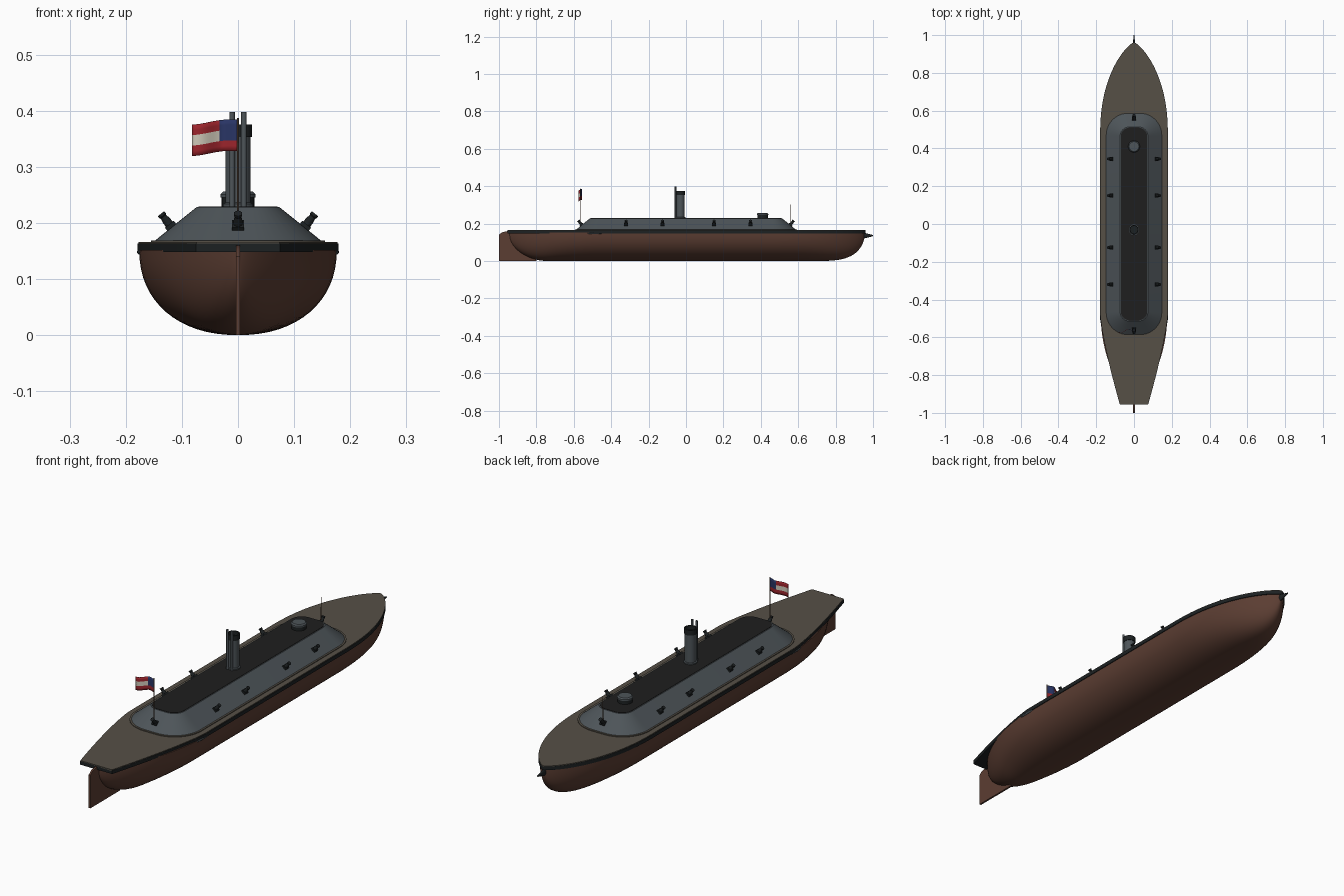
import bpy, bmesh
from math import sin, cos, pi, sqrt
from mathutils import Vector, Matrix

if "Cube" in bpy.data.objects:
    bpy.data.objects.remove(bpy.data.objects["Cube"])


def mat(name, *rgb):
    m = bpy.data.materials.new(name)
    m.diffuse_color = (*rgb, 1)
    m.use_nodes = True
    m.node_tree.nodes["Principled BSDF"].inputs["Base Color"].default_value = m.diffuse_color
    return m


HULL = mat("hull_brown", 0.105, 0.047, 0.032)
DECK = mat("deck_planks", 0.092, 0.080, 0.062)
IRON = mat("grey_iron", 0.075, 0.09, 0.10)
ROOF = mat("roof_dark", 0.013, 0.013, 0.013)
EDGE = mat("edge_black", 0.012, 0.015, 0.016)
WOOD = mat("staff_wood", 0.13, 0.075, 0.045)
RED = mat("flag_red", 0.33, 0.018, 0.025)
WHITE = mat("flag_white", 0.62, 0.58, 0.48)
BLUE = mat("flag_blue", 0.022, 0.035, 0.13)


def finish(name, bm, *mats, smooth=35, recalc=True):
    if recalc:
        bmesh.ops.recalc_face_normals(bm, faces=bm.faces)
    me = bpy.data.meshes.new(name)
    bm.to_mesh(me)
    bm.free()
    ob = bpy.data.objects.new(name, me)
    bpy.context.collection.objects.link(ob)
    for m in mats:
        me.materials.append(m)
    bpy.ops.object.select_all(action='DESELECT')
    ob.select_set(True)
    bpy.context.view_layer.objects.active = ob
    bpy.ops.object.shade_smooth_by_angle(angle=smooth * pi / 180)
    return ob


def loft(name, rings, m, matrix=None, smooth=35):
    bm = bmesh.new()
    vs = [[bm.verts.new(p) for p in r] for r in rings]
    for a, b in zip(vs, vs[1:]):
        for i in range(len(a)):
            j = (i + 1) % len(a)
            bm.faces.new((a[i], a[j], b[j], b[i]))
    bm.faces.new(vs[0])
    bm.faces.new(vs[-1])
    if matrix:
        bm.transform(matrix)
    return finish(name, bm, m, smooth=smooth)


def lathe(name, profile, m, matrix, n=24):
    rings = [[(r * cos(2 * pi * i / n), r * sin(2 * pi * i / n), z) for i in range(n)]
             for r, z in profile]
    return loft(name, rings, m, matrix)


def at(x, y, z):
    return Matrix.Translation((x, y, z))


def slab(name, outline, z0, z1, m, s=1.0):
    return loft(name, [[(x * s, y, z) for x, y in outline] for z in (z0, z1)], m)


def round_rect(hx, hy, r, z, n=10):
    pts = []
    for k, (sx, sy) in enumerate(((1, 1), (-1, 1), (-1, -1), (1, -1))):
        for i in range(n + 1):
            a = (k + i / n) * pi / 2
            pts.append((sx * (hx - r) + r * cos(a), sy * (hy - r) + r * sin(a), z))
    return pts


# Hull: half-ellipse sections that pinch at both ends
def hull_section(y):
    w, zb = 0.176, 0.0
    if y > 0.48:
        w *= max(0, 1 - ((y - 0.48) / 0.475) ** 2.2) ** 0.75
    if y < -0.48:
        w *= max(0, 1 - ((-y - 0.48) / 0.465) ** 2) ** 0.8
    if y > 0.65:
        zb = 0.15 * (1 - sqrt(max(0, 1 - ((y - 0.65) / 0.306) ** 4)))
    if y < -0.74:
        zb = 0.15 * (1 - sqrt(max(0, 1 - ((-y - 0.74) / 0.206) ** 1.9)))
    w = max(w, 0.003)
    ring = []
    for i in range(33):
        a = pi * i / 32
        c, s = cos(a), sin(a)
        x = w * abs(c) ** 0.91 * (1 if c > 0 else -1)
        ring.append((x, y, 0.152 - (0.152 - zb) * abs(s) ** 0.91))
    return ring


loft("hull", [hull_section(0.005 - 0.949 * cos(pi * i / 80)) for i in range(81)], HULL, smooth=50)


# Deck: rounded bow, tapering to a square stern
def deck_half(y):
    if y > 0.48:
        return 0.179 * max(0, 1 - ((y - 0.48) / 0.482) ** 2.2) ** 0.75
    if y < -0.48:
        return 0.179 - 0.104 * ((-y - 0.48) / 0.475) ** 1.3
    return 0.179


ys = [-0.955 + 0.475 * i / 16 for i in range(17)] + [0.48 + 0.481 * sin(pi / 2 * i / 24) for i in range(25)]
right = [(deck_half(y), y) for y in ys]
outline = right + [(-x, y) for x, y in reversed(right)]
slab("deck_edge", outline, 0.148, 0.163, EDGE)
slab("deck", outline, 0.160, 0.166, DECK, 0.992)

# Rudder and skeg plate
side = [(-1, 0), (-0.80, 0), (-0.80, 0.02), (-0.90, 0.15), (-0.955, 0.16), (-0.985, 0.153), (-1, 0.14)]
loft("rudder", [[(x, y, z) for y, z in side] for x in (-0.004, 0.004)], HULL)

# Ram on the bow
lathe("ram", [(0.017, 0), (0.014, 0.02), (0.003, 0.062)], EDGE,
      at(0, 0.938, 0.136) @ Matrix.Rotation(-pi / 2, 4, 'X') @ Matrix.Diagonal((0.45, 1, 1, 1)), 16)

# Casemate, base trim and roof
loft("casemate_trim", [round_rect(0.155, 0.594, 0.125, z) for z in (0.164, 0.169)], DECK)
loft("casemate", [round_rect(0.151, 0.59, 0.12, 0.166), round_rect(0.074, 0.514, 0.05, 0.228)], IRON)
loft("casemate_roof", [round_rect(0.070, 0.51, 0.046, z) for z in (0.225, 0.2295)], ROOF)

# Funnel with collars and two steam pipes
lathe("funnel", [(0.027, 0.228), (0.027, 0.234), (0.0225, 0.236), (0.0225, 0.354)], IRON, at(0, -0.03, 0), 32)
lathe("funnel_cap", [(0.025, 0.353), (0.025, 0.375), (0.020, 0.375), (0.020, 0.358)], EDGE, at(0, -0.03, 0), 32)
for s in (-1, 1):
    lathe("steam_pipe", [(0.0048, 0.228), (0.0048, 0.398)], IRON, at(s * 0.0105, -0.056, 0), 12)

# Pilot house
lathe("pilot_house", [(0.029, 0.228), (0.029, 0.246)], EDGE, at(0, 0.41, 0), 32)
lathe("pilot_house_top", [(0.031, 0.245), (0.031, 0.251), (0.026, 0.256)], IRON, at(0, 0.41, 0), 32)


# Guns: shutter plate on the sloping wall plus a barrel along the wall normal
def gun(name, pos, out):
    z = Vector(out).normalized()
    x = Vector((0, 0, 1)).cross(z).normalized()
    y = z.cross(x)
    m = Matrix((x, y, z)).transposed().to_4x4()
    m.translation = pos
    bm = bmesh.new()
    bmesh.ops.create_cube(bm, size=1, matrix=m @ Matrix.Diagonal((0.022, 0.020, 0.014, 1)))
    finish(name + "_port", bm, EDGE)
    lathe(name + "_barrel", [(0.0085, 0), (0.0075, 0.017), (0.006, 0.024), (0.0075, 0.026), (0.0075, 0.031)],
          EDGE, m, 14)


for s in (-1, 1):
    for gy in (0.345, 0.15, -0.125, -0.32):
        gun("side_gun", (s * 0.118, gy, 0.192), (s * 0.62, 0, 0.78))
    gun("end_gun", (0, s * 0.557, 0.193), (0, s * 0.63, 0.77))

# Small boats tucked under the deck edge
for s in (-1, 1):
    bm = bmesh.new()
    bmesh.ops.create_uvsphere(bm, u_segments=16, v_segments=10, radius=1,
                              matrix=at(s * 0.172, -0.485, 0.148) @ Matrix.Diagonal((0.008, 0.045, 0.005, 1)))
    finish("side_boat", bm, IRON)

# Flagstaffs
lathe("stern_flagstaff", [(0.0022, 0.19), (0.0018, 0.387)], WOOD, at(0, -0.565, 0), 8)
lathe("bow_flagstaff", [(0.0020, 0.19), (0.0015, 0.302)], WOOD, at(0, 0.56, 0), 8)

# Waving flag: three bars and a blue canton
bm = bmesh.new()
NC, NR = 15, 6
grid = []
for i in range(NC + 1):
    u = i / NC
    grid.append([bm.verts.new((-0.082 * u, -0.565 + 0.009 * sin(u * 5.5) * min(1, u * 3),
                               0.384 - 0.056 * j / NR - 0.007 * u + 0.002 * sin(u * 5)))
                 for j in range(NR + 1)])
for i in range(NC):
    for j in range(NR):
        f = bm.faces.new((grid[i][j], grid[i][j + 1], grid[i + 1][j + 1], grid[i + 1][j]))
        f.material_index = 2 if i < 6 and j < 4 else (1 if 2 <= j < 4 else 0)
flag = finish("flag", bm, RED, WHITE, BLUE, smooth=60)
thick = flag.modifiers.new("thickness", 'SOLIDIFY')
thick.thickness = 0.0012
thick.offset = 0
